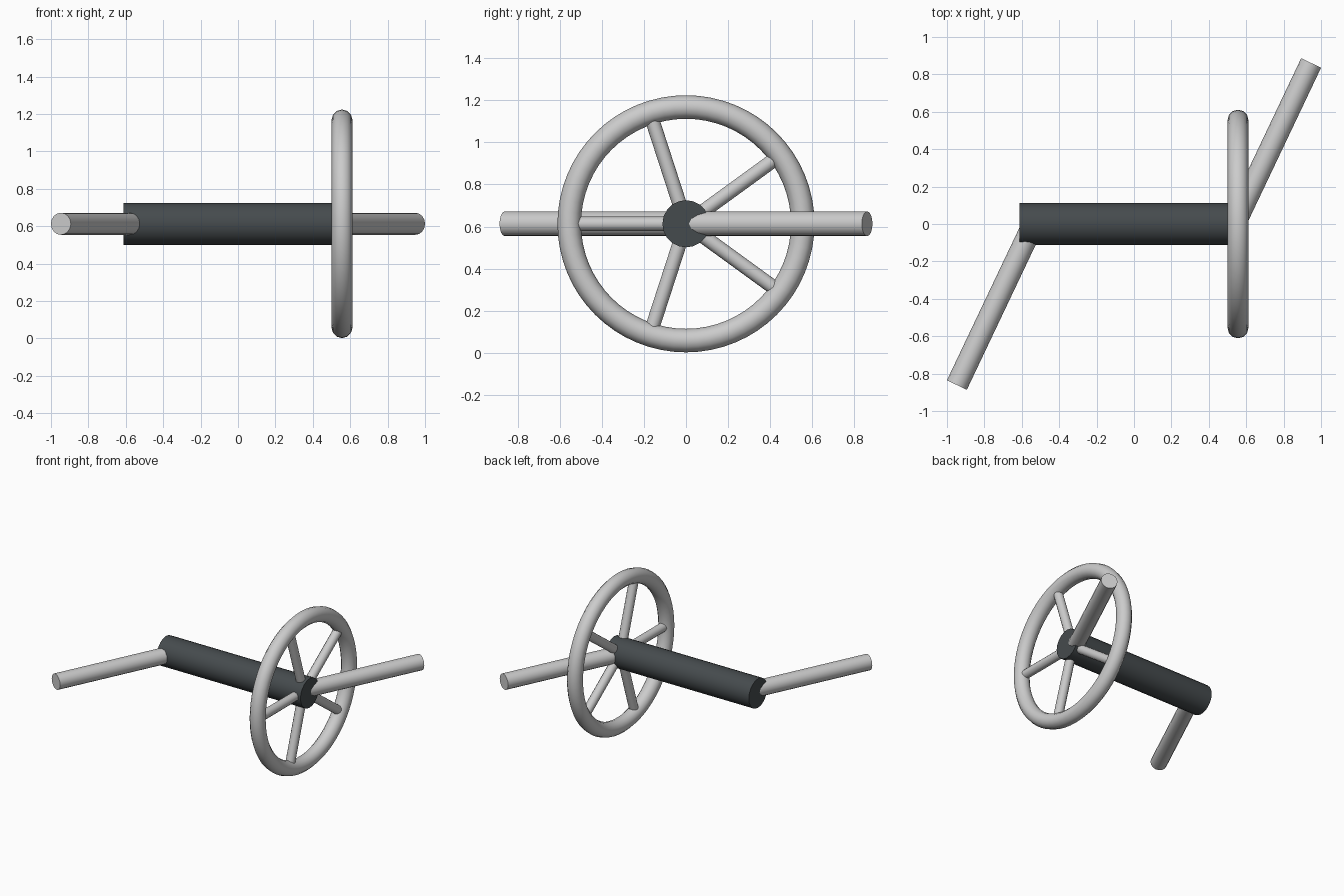
import bpy
from math import radians, cos, sin, pi
from mathutils import Vector

if "Cube" in bpy.data.objects:
    bpy.data.objects.remove(bpy.data.objects["Cube"])

ZC = 0.613       # axle height
WHEEL_X = 0.556  # wheel plane
RIM_R, RIM_T = 0.555, 0.056

dark = bpy.data.materials.new("dark_metal")
dark.diffuse_color = (0.06, 0.07, 0.075, 1)
dark.use_nodes = True
dark.node_tree.nodes["Principled BSDF"].inputs["Base Color"].default_value = dark.diffuse_color


def smooth(obj, name):
    obj.name = name
    bpy.ops.object.shade_smooth_by_angle(angle=radians(40))
    return obj


def rod(name, a, b, radius, sides=16):
    """Capped cylinder between two points."""
    a, b = Vector(a), Vector(b)
    d = b - a
    bpy.ops.mesh.primitive_cylinder_add(
        vertices=sides, radius=radius, depth=d.length, location=(a + b) / 2,
        rotation=d.to_track_quat('Z', 'Y').to_euler())
    return smooth(bpy.context.object, name)


# Central dark hub tube
hub = rod("hub_tube", (-0.613, 0, ZC), (0.61, 0, ZC), 0.112, 20)
hub.data.materials.append(dark)

# Wheel rim
bpy.ops.mesh.primitive_torus_add(
    major_radius=RIM_R, minor_radius=RIM_T, major_segments=64, minor_segments=12,
    location=(WHEEL_X, 0, ZC), rotation=(0, pi / 2, 0))
smooth(bpy.context.object, "wheel_rim")

# Five spokes, the first pointing to -y
for i in range(5):
    t = pi + i * 2 * pi / 5
    rod(f"spoke_{i + 1}", (WHEEL_X, 0, ZC),
        (WHEEL_X, RIM_R * cos(t), ZC + RIM_R * sin(t)), 0.034, 12)

# Two slanted arms, opposite each other
for s, side in ((1, "right"), (-1, "left")):
    rod(f"arm_{side}", (s * 0.538, 0, ZC), (s * 0.947, s * 0.861, ZC), 0.059)
